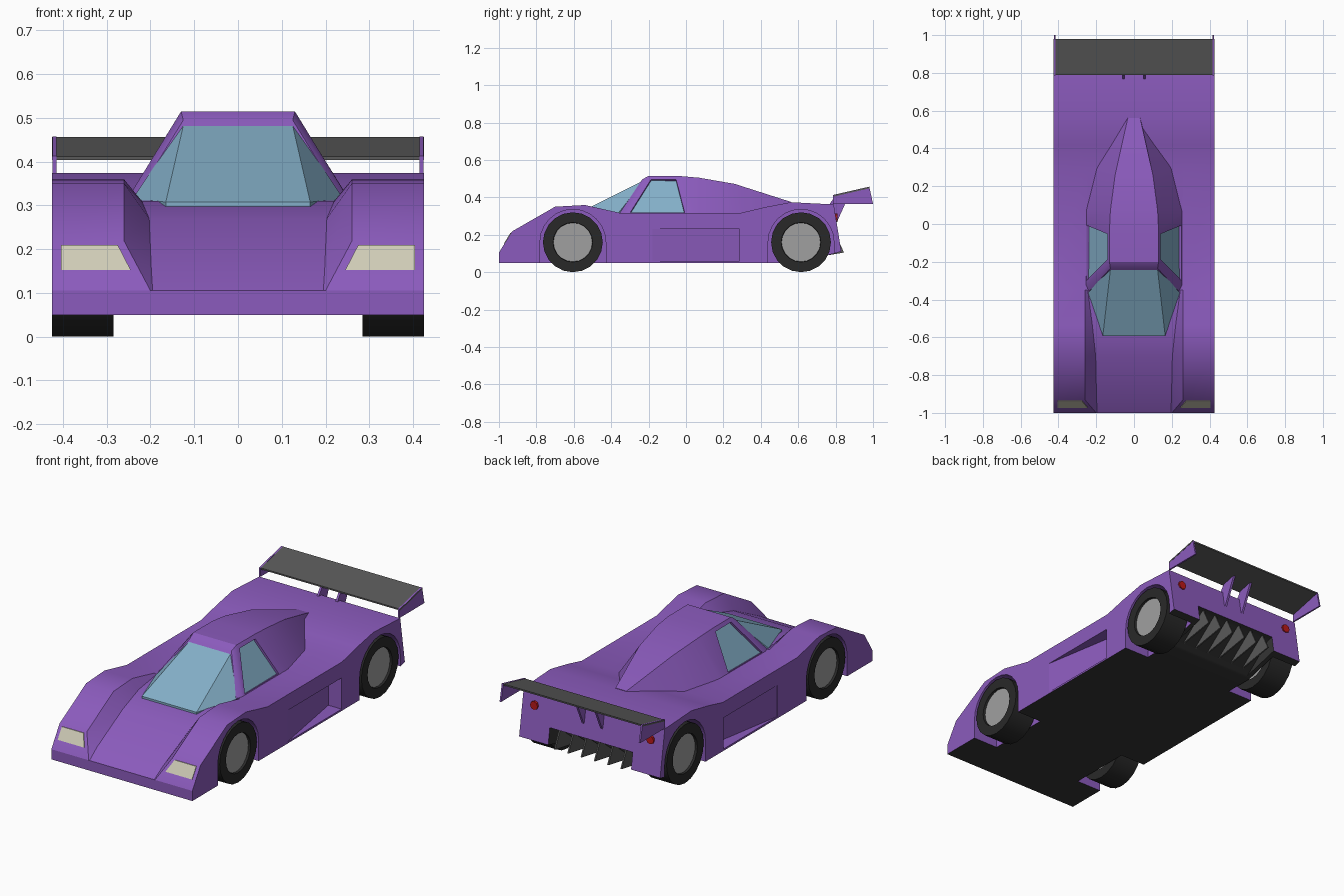
import bpy, bmesh
from math import sin, cos, pi, radians
from mathutils import Matrix

if "Cube" in bpy.data.objects:
    bpy.data.objects.remove(bpy.data.objects["Cube"])


def material(name, rgb):
    m = bpy.data.materials.new(name)
    m.diffuse_color = (*rgb, 1)
    m.use_nodes = True
    m.node_tree.nodes["Principled BSDF"].inputs["Base Color"].default_value = m.diffuse_color
    return m


PAINT = material("purple_paint", (0.26, 0.105, 0.51))
DARK = material("dark_grey", (0.035, 0.035, 0.035))
WING = material("wing_grey", (0.1, 0.1, 0.1))
TYRE = material("tyre_black", (0.022, 0.022, 0.022))
RIM = material("rim_grey", (0.35, 0.35, 0.35))
GLASS = material("blue_glass", (0.23, 0.43, 0.58))
LAMP = material("cream_lamp", (0.62, 0.6, 0.47))
RED = material("red_lamp", (0.5, 0.01, 0.01))


def finish(name, bm, *mats):
    bmesh.ops.recalc_face_normals(bm, faces=bm.faces)
    me = bpy.data.meshes.new(name)
    bm.to_mesh(me)
    bm.free()
    ob = bpy.data.objects.new(name, me)
    bpy.context.collection.objects.link(ob)
    for m in mats:
        me.materials.append(m)
    return ob


def hull(name, points, *mats):
    """Convex solid around a few points."""
    bm = bmesh.new()
    for p in points:
        bm.verts.new(p)
    bmesh.ops.convex_hull(bm, input=bm.verts)
    bmesh.ops.dissolve_limit(bm, angle_limit=radians(1), verts=bm.verts, edges=bm.edges)
    return finish(name, bm, *mats)


def prism(name, profile, x0, x1, *mats):
    """Side profile (y, z) extruded across x."""
    return hull(name, [(x, y, z) for x in (x0, x1) for y, z in profile], *mats)


def loft(rings):
    """Skin closed rings, faces ordered span by span, then the end caps."""
    bm = bmesh.new()
    vs = [[bm.verts.new(p) for p in r] for r in rings]
    n = len(rings[0])
    for a, b in zip(vs, vs[1:]):
        for j in range(n):
            k = (j + 1) % n
            bm.faces.new((a[j], a[k], b[k], b[j]))
    bm.faces.new(vs[0])
    bm.faces.new(vs[-1])
    bmesh.ops.recalc_face_normals(bm, faces=bm.faces)
    bm.faces.ensure_lookup_table()
    return bm


def mirrored(half):
    """Half section from the outside in, completed to a full ring."""
    return [(-x, y, z) for x, y, z in half] + half[::-1]


def activate(ob):
    bpy.ops.object.select_all(action='DESELECT')
    ob.select_set(True)
    bpy.context.view_layer.objects.active = ob


def smooth(ob):
    activate(ob)
    bpy.ops.object.shade_smooth_by_angle(angle=radians(30))


def cut(ob, cutter):
    activate(ob)
    mod = ob.modifiers.new("cut", 'BOOLEAN')
    mod.operation = 'DIFFERENCE'
    mod.solver = 'EXACT'
    mod.object = cutter
    bpy.ops.object.modifier_apply(modifier=mod.name)
    bpy.data.objects.remove(cutter)


# Body: y, fender height, middle height, fender inner edge, channel edge, bottom y, bottom z
W = 0.425
stations = [
    (-1.00, 0.105, 0.105, 0.200, 0.195, -1.00, 0.05),
    (-0.93, 0.218, 0.152, 0.260, 0.198, -0.93, 0.05),
    (-0.70, 0.350, 0.270, 0.260, 0.203, -0.70, 0.05),
    (-0.54, 0.359, 0.310, 0.260, 0.220, -0.54, 0.05),
    (-0.35, 0.316, 0.313, 0.260, 0.245, -0.35, 0.05),
    (0.29, 0.316, 0.316, 0.260, 0.245, 0.29, 0.05),
    (0.42, 0.347, 0.347, 0.260, 0.245, 0.42, 0.05),
    (0.56, 0.374, 0.374, 0.260, 0.245, 0.60, 0.05),
    (0.79, 0.362, 0.362, 0.260, 0.245, 0.83, 0.11),
]
bm = loft([mirrored([(W, yb, zb), (W, y, zf), (xo, y, zf), (xi, y, zc)])
           for y, zf, zc, xo, xi, yb, zb in stations])
for f in bm.faces:
    if f.normal.z < -0.7:
        f.material_index = 1
body = finish("body", bm, PAINT, DARK)

# Wheel arches, side scoops and diffuser opening
AXLES = (-0.605, 0.615)
for s in (-1, 1):
    for y in AXLES:
        arch = [(y + 0.176 * cos(i * pi / 12), 0.16 + 0.176 * sin(i * pi / 12)) for i in range(13)]
        arch += [(y - 0.176, 0), (y + 0.176, 0)]
        cut(body, prism("arch_cutter", arch, s * 0.275, s * 0.5, PAINT, DARK))
    cut(body, hull("scoop_cutter", [(s * x, y, z) for x, y in
        ((0.424, -0.18), (0.45, -0.18), (0.45, 0.285), (0.345, 0.285)) for z in (0.06, 0.23)], PAINT, DARK))
opening = prism("diffuser_cutter", [(0.6, 0.04), (0.9, 0.04), (0.9, 0.22), (0.78, 0.19)],
                -0.25, 0.25, PAINT, DARK)
for p in opening.data.polygons:
    p.material_index = 1
cut(body, opening)
smooth(body)

# Canopy: base edge and roof edge per station, with recessed side windows
canopy_edges = [
    ((0.245, -0.365, 0.300), (0.125, -0.235, 0.495)),
    ((0.262, -0.335, 0.300), (0.130, -0.200, 0.515)),
    ((0.262, 0.020, 0.300), (0.130, -0.035, 0.514)),
    ((0.263, 0.070, 0.300), (0.125, 0.070, 0.505)),
    ((0.203, 0.310, 0.300), (0.100, 0.260, 0.472)),
    ((0.035, 0.560, 0.340), (0.033, 0.560, 0.376)),
]
bm = loft([mirrored(list(e)) for e in canopy_edges])
for f in (bm.faces[4], bm.faces[6]):
    bmesh.ops.inset_region(bm, faces=[f], thickness=0.022, use_even_offset=True)
    bmesh.ops.inset_region(bm, faces=[f], thickness=0.001, depth=-0.012)
    f.material_index = 1
smooth(finish("canopy", bm, PAINT, GLASS))

hull("windshield", [(s * x, y, z) for s in (-1, 1) for x, y, z in
     ((0.165, -0.592, 0.308), (0.243, -0.365, 0.312), (0.123, -0.225, 0.491),
      (0.165, -0.592, 0.295), (0.243, -0.365, 0.295))], GLASS)

# Wheels with recessed rims
for s in (-1, 1):
    for y, end in zip(AXLES, ("front", "rear")):
        bm = bmesh.new()
        bmesh.ops.create_cone(bm, cap_ends=True, segments=20, radius1=0.16, radius2=0.16, depth=0.14,
            matrix=Matrix.Translation((s * 0.355, y, 0.16)) @ Matrix.Rotation(pi / 2, 4, 'Y'))
        for cap in [f for f in bm.faces if len(f.verts) > 4]:
            bmesh.ops.inset_region(bm, faces=[cap], thickness=0.054)
            bmesh.ops.inset_region(bm, faces=[cap], thickness=0.002, depth=-0.012)
            cap.material_index = 1
        smooth(finish(end + "_wheel", bm, TYRE, RIM))

# Headlights on the nose slope, tail lights, wing end plates and struts
for s in (-1, 1):
    hull("headlight", [(s * x, -1 + (z - 0.105) * 0.62 + d, z) for x, z in
         ((0.405, 0.21), (0.275, 0.21), (0.245, 0.152), (0.405, 0.152)) for d in (-0.004, 0.02)], LAMP)
    hull("tail_light", [(s * 0.35 + 0.023 * cos(a * pi / 4), y, 0.29 + 0.023 * sin(a * pi / 4))
         for a in range(8) for y in (0.79, 0.811)], RED)
    prism("wing_end_plate", [(0.787, 0.365), (0.787, 0.413), (0.98, 0.457), (1.0, 0.365)],
          s * 0.415, s * 0.424, PAINT)
    prism("wing_strut", [(0.765, 0.36), (0.808, 0.27), (0.88, 0.43), (0.8, 0.41)],
          s * 0.05, s * 0.062, PAINT)
prism("rear_wing", [(0.79, 0.404), (0.79, 0.412), (0.98, 0.456), (0.98, 0.448)], -W, W, WING)

# Diffuser fins
for i in range(6):
    x = -0.2 + i * 0.08
    prism("diffuser_fin", [(0.64, 0.07), (0.80, 0.2), (0.845, 0.105)], x - 0.004, x + 0.004, WING)
